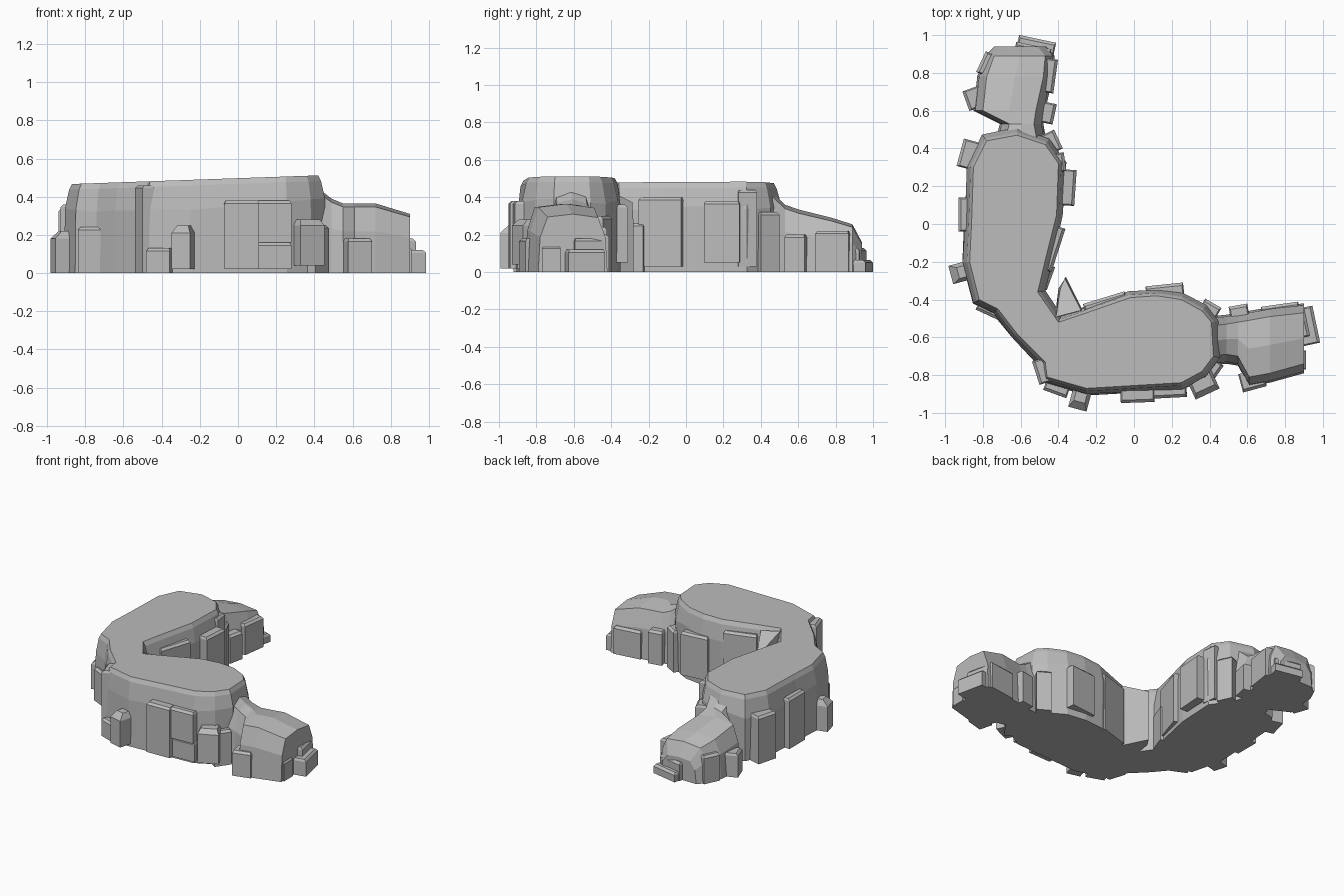
import bpy, bmesh, math, random
from mathutils import Vector

random.seed(4)
cube = bpy.data.objects.get("Cube")
if cube:
    bpy.data.objects.remove(cube, do_unlink=True)

# One plain rock colour
rock = bpy.data.materials.new("grey_rock")
rock.use_nodes = True
GREY = (0.5, 0.5, 0.5, 1)
rock.diffuse_color = GREY
rock.node_tree.nodes["Principled BSDF"].inputs["Base Color"].default_value = GREY


def loft(name, rings):
    """Skin a stack of equal-length closed rings and cap both ends."""
    bm = bmesh.new()
    rows = [[bm.verts.new(p) for p in ring] for ring in rings]
    count = len(rows[0])
    for low, high in zip(rows, rows[1:]):
        for i in range(count):
            j = (i + 1) % count
            bm.faces.new((low[i], low[j], high[j], high[i]))
    bm.faces.new(rows[0][::-1])
    bm.faces.new(rows[-1])
    bmesh.ops.recalc_face_normals(bm, faces=bm.faces[:])
    mesh = bpy.data.meshes.new(name)
    bm.to_mesh(mesh)
    bm.free()
    mesh.materials.append(rock)
    obj = bpy.data.objects.new(name, mesh)
    bpy.context.collection.objects.link(obj)
    return obj


def grow(outline, amount, jitter=0.0):
    """Push a counter-clockwise outline outward along its corner normals."""
    result = []
    for i, point in enumerate(outline):
        before, after = outline[i - 1], outline[(i + 1) % len(outline)]
        edge = (Vector(after) - Vector(before)).normalized()
        push = amount + random.uniform(-jitter, jitter)
        result.append((point[0] + edge.y * push, point[1] - edge.x * push))
    return result


def plateau(x, y):
    """Gently tilted height of the cliff top."""
    return 0.497 + 0.035 * x


def slab(name, x, y, angle, width, z0, z1, depth=0.1, chamfer=0.015):
    """Rock plate whose outer face is centred on x, y and faces the angle."""
    out = Vector((math.cos(math.radians(angle)), math.sin(math.radians(angle)), 0))
    side = Vector((-out.y, out.x, 0))
    face = Vector((x, y, 0))
    rings = []
    for z, trim in ((z0, 0), (z1 - chamfer, 0), (z1, chamfer)):
        half = width / 2 - trim / 2
        corners = ((-trim, -half), (-trim, half), (-depth, half), (-depth, -half))
        rings.append([face + out * o + side * s + Vector((0, 0, z)) for o, s in corners])
    loft(name, rings)


# Main L-shaped cliff
rim = [(0.41, -0.52), (0.36, -0.46), (0.25, -0.4), (0.12, -0.38), (-0.02, -0.39),
       (-0.25, -0.47), (-0.4, -0.52), (-0.51, -0.36), (-0.46, -0.15), (-0.41, 0.05),
       (-0.4, 0.32), (-0.47, 0.42), (-0.62, 0.47), (-0.78, 0.44), (-0.85, 0.3),
       (-0.86, 0), (-0.87, -0.2), (-0.82, -0.4), (-0.72, -0.45), (-0.62, -0.58),
       (-0.47, -0.73), (-0.46, -0.81), (-0.25, -0.87), (0.25, -0.84), (0.36, -0.78),
       (0.42, -0.7)]
loft("main_cliff", [
    [(x, y, 0) for x, y in grow(rim, 0.035, 0.006)],
    [(x, y, plateau(x, y) - 0.14 + random.uniform(-0.02, 0.02))
     for x, y in grow(rim, 0.036, 0.008)],
    [(x, y, plateau(x, y) - 0.03) for x, y in grow(rim, 0.015)],
    [(x, y, plateau(x, y)) for x, y in rim]])


# Lower outcrops at both ends, lofted from cross-sections
def outcrop(name, sections, place):
    rings = []
    for along, low, high, top in sections:
        profile = ((low, 0), (low + 0.01, top * 0.6), (low + 0.05, top * 0.95),
                   ((low + high) / 2, top), (high - 0.05, top * 0.94),
                   (high - 0.01, top * 0.6), (high, 0))
        rings.append([place(along, across, z) for across, z in profile])
    loft(name, rings)


outcrop("east_outcrop",
        [(0.4, -0.75, -0.49, 0.46), (0.49, -0.74, -0.48, 0.39), (0.55, -0.75, -0.47, 0.365),
         (0.61, -0.86, -0.46, 0.365), (0.72, -0.84, -0.44, 0.365), (0.9, -0.79, -0.42, 0.31)],
        lambda along, across, z: (along, across, z))
outcrop("north_outcrop",
        [(0.42, -0.74, -0.46, 0.47), (0.53, -0.71, -0.48, 0.36), (0.6, -0.85, -0.47, 0.335),
         (0.78, -0.83, -0.43, 0.29), (0.89, -0.79, -0.42, 0.255), (0.94, -0.74, -0.46, 0.16)],
        lambda along, across, z: (across, along, z))

# Plates on the outer west side
slab("west_slab_north", -0.92, 0.38, 165, 0.15, 0, 0.34)
slab("west_slab_middle", -0.93, 0.05, 180, 0.18, 0, 0.36)
slab("west_slab_south", -0.97, -0.27, 195, 0.1, 0, 0.22, 0.14, 0.04)
slab("corner_slab_low", -0.78, -0.48, 245, 0.13, 0, 0.24)
slab("corner_slab_tall", -0.52, -0.79, 198, 0.13, 0, 0.46, 0.08)

# Plates on the south face
slab("south_step", -0.42, -0.9, 250, 0.13, 0, 0.13)
slab("south_block", -0.3, -0.98, 255, 0.1, 0.02, 0.25, 0.14, 0.04)
slab("south_panel_tall", 0.02, -0.945, 272, 0.18, 0.02, 0.38)
slab("south_panel_upper", 0.19, -0.92, 273, 0.18, 0.16, 0.38)
slab("south_panel_lower", 0.19, -0.905, 273, 0.18, 0.02, 0.16)
slab("south_east_block", 0.39, -0.9, 295, 0.14, 0.04, 0.28, 0.15, 0.03)
slab("south_east_wedge", 0.44, -0.8, 325, 0.12, 0, 0.25)

# Plates around the east outcrop
slab("east_front_slab", 0.64, -0.875, 285, 0.13, 0, 0.18)
slab("east_end_step", 0.965, -0.53, 12, 0.2, 0, 0.12, 0.12)
slab("east_end_upper", 0.915, -0.51, 12, 0.17, 0.08, 0.18)
slab("east_end_foot", 0.91, -0.72, 0, 0.1, 0, 0.14)
slab("east_back_slab", 0.77, -0.425, 98, 0.2, 0, 0.2)
slab("east_neck_slab", 0.55, -0.43, 100, 0.1, 0, 0.24)

# Plates on the inner face of the east arm
slab("inner_east_shoulder", 0.42, -0.42, 60, 0.1, 0, 0.3)
slab("inner_east_block", 0.16, -0.32, 96, 0.2, 0.05, 0.36)
slab("inner_east_plate", -0.16, -0.39, 107, 0.23, 0, 0.43)

# Leaning wedge in the inside corner
wedge = [(-0.42, -0.5), (-0.27, -0.46), (-0.36, -0.28), (-0.4, -0.34)]
loft("inner_corner_wedge", [[(x, y, 0) for x, y in wedge],
                            [(x, y, 0.25) for x, y in wedge],
                            [(x, y, 0.46 + 0.5 * (y + 0.46) * -1) for x, y in grow(wedge, -0.01)]])

# Plates on the inner face of the north arm
slab("inner_north_foot", -0.44, -0.29, -20, 0.13, 0, 0.26)
slab("inner_north_panel", -0.4, -0.14, -18, 0.24, 0.03, 0.4)
slab("inner_north_block", -0.31, 0.19, -4, 0.19, 0.05, 0.38)
slab("inner_north_plate", -0.365, 0.33, 8, 0.1, 0.03, 0.44)
slab("inner_north_shoulder", -0.4, 0.45, 25, 0.11, 0, 0.32)

# Plates around the north outcrop
slab("north_neck_slab", -0.42, 0.58, -12, 0.11, 0, 0.2)
slab("north_side_slab", -0.415, 0.78, -8, 0.18, 0, 0.22)
slab("north_end_step", -0.51, 0.98, 78, 0.2, 0, 0.065, 0.12)
slab("north_end_upper", -0.53, 0.945, 78, 0.19, 0, 0.13)
slab("north_west_slab", -0.81, 0.86, 155, 0.12, 0, 0.2)
slab("north_west_block", -0.89, 0.65, 200, 0.11, 0, 0.17)
